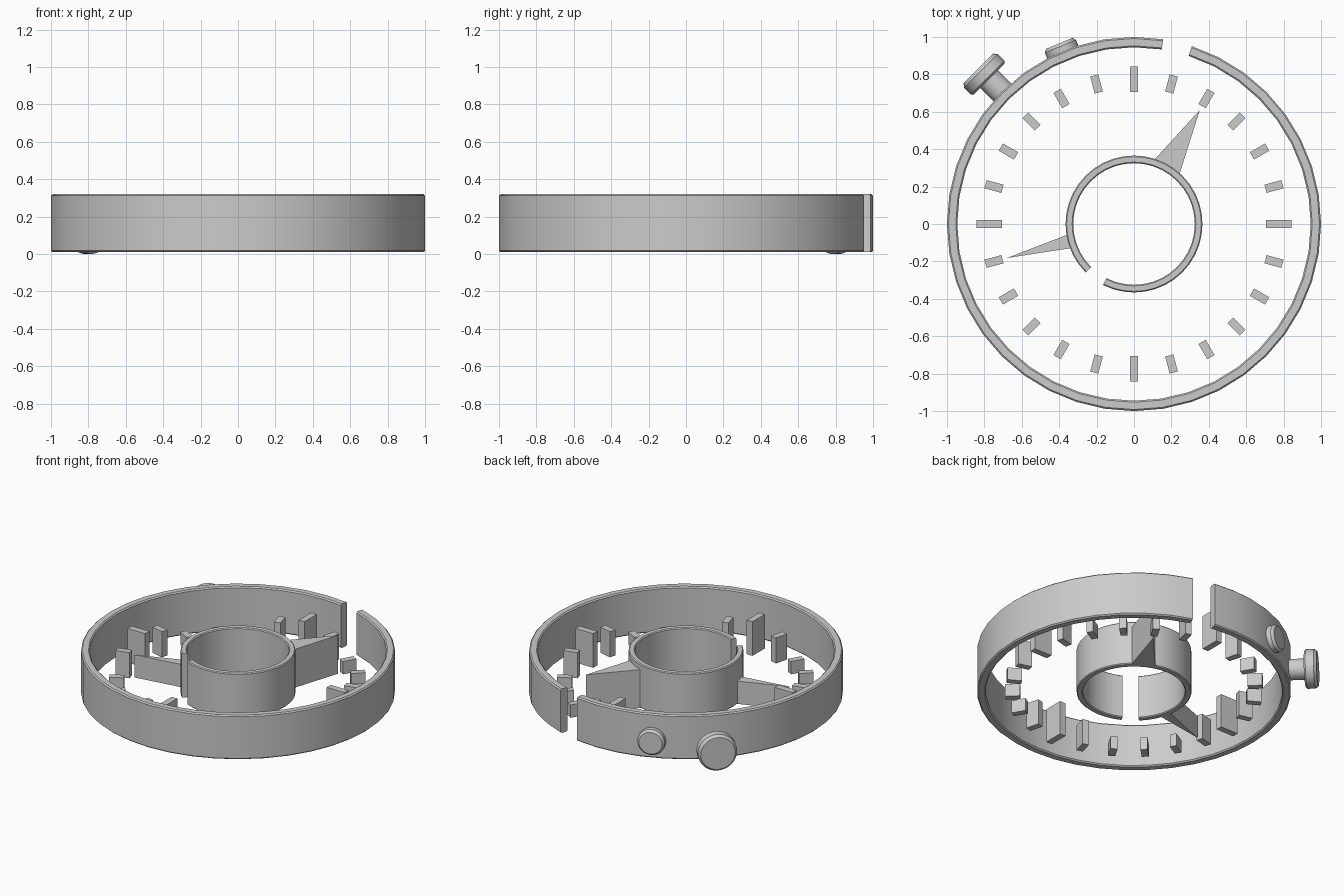
import bpy, bmesh
from math import cos, sin, radians
from mathutils import Matrix

if "Cube" in bpy.data.objects:
    bpy.data.objects.remove(bpy.data.objects["Cube"])

BASE = 0.01


def finish(bm, name, smooth=False):
    bmesh.ops.recalc_face_normals(bm, faces=bm.faces)
    mesh = bpy.data.meshes.new(name)
    bm.to_mesh(mesh)
    bm.free()
    ob = bpy.data.objects.new(name, mesh)
    bpy.context.collection.objects.link(ob)
    if smooth:
        bpy.ops.object.select_all(action='DESELECT')
        ob.select_set(True)
        bpy.context.view_layer.objects.active = ob
        bpy.ops.object.shade_smooth_by_angle(angle=radians(30))
    return ob


def open_ring(name, r_in, r_out, z0, z1, start, steps, c):
    """Ring with chamfered rims, swept in 9 degree steps, leaving a gap."""
    profile = [(r_in + c, z0), (r_out - c, z0), (r_out, z0 + c), (r_out, z1 - c),
               (r_out - c, z1), (r_in + c, z1), (r_in, z1 - c), (r_in, z0 + c)]
    bm = bmesh.new()
    rows = []
    for i in range(steps + 1):
        a = radians(start + 9 * i)
        rows.append([bm.verts.new((r * cos(a), r * sin(a), z)) for r, z in profile])
    n = len(profile)
    for a, b in zip(rows, rows[1:]):
        for j in range(n):
            k = (j + 1) % n
            bm.faces.new((a[j], a[k], b[k], b[j]))
    bm.faces.new(rows[0])
    bm.faces.new(rows[-1])
    return finish(bm, name, True)


def prism(name, outline, angle, height):
    """Extrude a flat outline (x = radial) upward, turned to the angle."""
    bm = bmesh.new()
    low = [bm.verts.new((x, y, BASE)) for x, y in outline]
    high = [bm.verts.new((x, y, height)) for x, y in outline]
    bm.faces.new(low)
    bm.faces.new(high)
    for i in range(len(low)):
        k = (i + 1) % len(low)
        bm.faces.new((low[i], low[k], high[k], high[i]))
    bm.transform(Matrix.Rotation(radians(angle), 4, 'Z'))
    return finish(bm, name)


def knob(name, profile, angle, z, n=32):
    """Lathe (distance, radius) points around a radial axis."""
    bm = bmesh.new()
    rows = [[bm.verts.new((d, r * cos(radians(360 * i / n)), r * sin(radians(360 * i / n))))
             for i in range(n)] for d, r in profile]
    for a, b in zip(rows, rows[1:]):
        for i in range(n):
            k = (i + 1) % n
            bm.faces.new((a[i], a[k], b[k], b[i]))
    bm.faces.new(rows[0])
    bm.faces.new(rows[-1])
    bm.transform(Matrix.Translation((0, 0, z)) @ Matrix.Rotation(radians(angle), 4, 'Z'))
    return finish(bm, name, True)


# case and central hub, both open rings
open_ring("case_ring", 0.945, 1.0, BASE, 0.32, 81, 39, 0.008)
open_ring("hub_ring", 0.325, 0.366, BASE, 0.32, 243, 38, 0.006)

# dial markers: long at the quarters, stepping down in height away from them
for i in range(24):
    step = min(i % 6, 6 - i % 6)
    r0, r1 = (0.706, 0.843) if step == 0 else (0.728, 0.822)
    w = 0.0225
    prism("dial_marker", [(r0, -w), (r1, -w), (r1, w), (r0, w)], 15 * i,
          (0.25, 0.19, 0.10, 0.10)[step])

# tapered hands
for name, half, angle, top in (("wide_hand", 0.078, 60, 0.28), ("narrow_hand", 0.038, 195, 0.17)):
    prism(name, [(0.35, -half), (0.703, 0), (0.35, half)], angle, top)

# crown on its stem, and the low push button
knob("crown", [(0.96, 0.068), (1.095, 0.068), (1.095, 0.116), (1.106, 0.127),
               (1.158, 0.127), (1.176, 0.112)], 135, 0.127)
knob("push_button", [(0.96, 0.09), (1.028, 0.09), (1.045, 0.076)], 112.5, 0.135)
